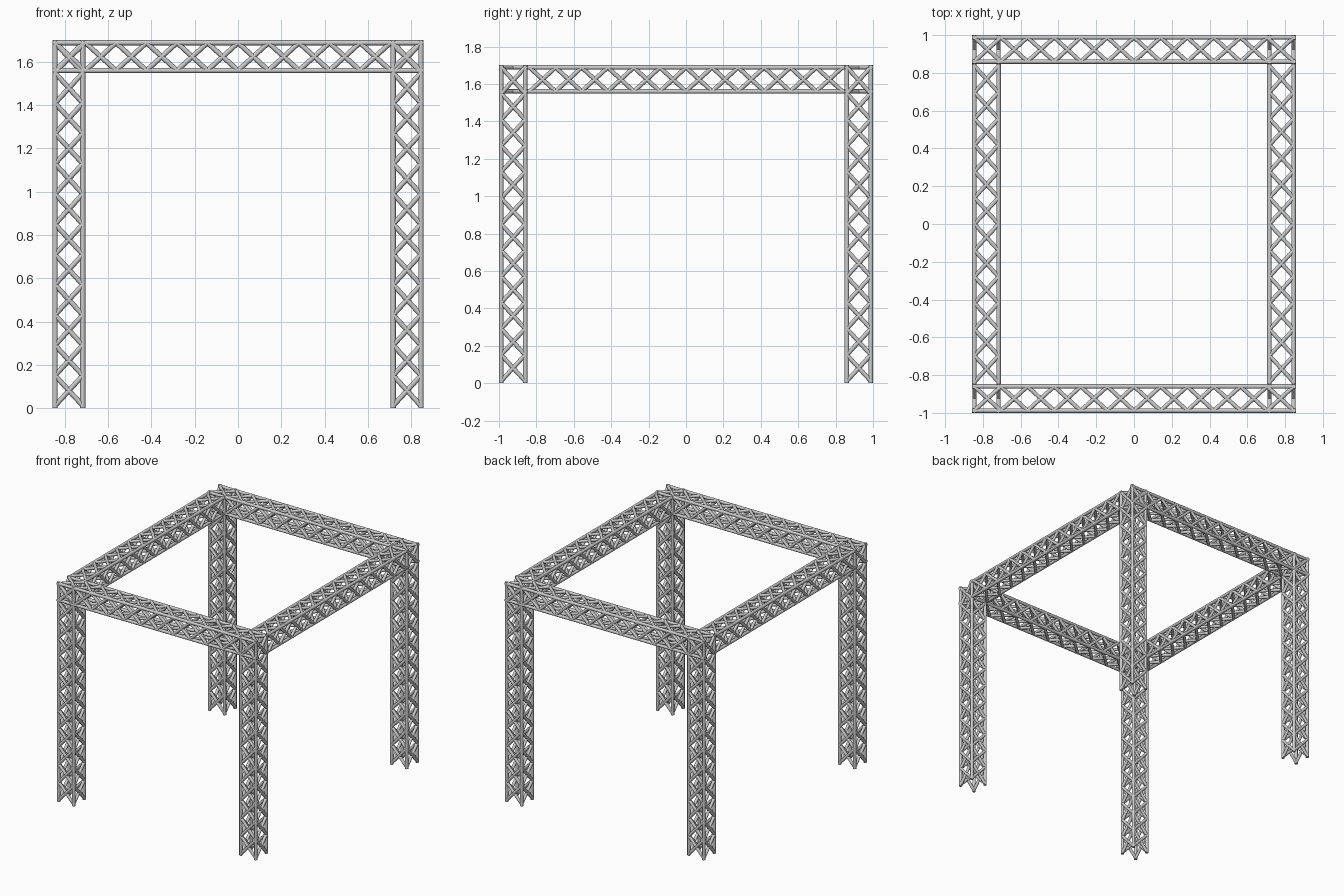
import bpy, bmesh, math
from mathutils import Vector, Matrix

if "Cube" in bpy.data.objects:
    bpy.data.objects.remove(bpy.data.objects["Cube"])

X, Y, H = 0.857, 1.0, 1.70      # outer half sizes and height
R, RB = 0.012, 0.0115           # chord and brace radii
W = 0.064                       # chord offset from truss axis
C = W + R                       # half of outer truss width


def tube(bm, a, b, r, sides=12):
    d = b - a
    m = Matrix.Translation((a + b) / 2) @ d.to_track_quat('Z', 'Y').to_matrix().to_4x4()
    bmesh.ops.create_cone(bm, cap_ends=True, segments=sides, radius1=r, radius2=r,
                          depth=d.length, matrix=m)


def truss(name, start, end, u, v, cells=12):
    """Square box truss: four chords with crossed braces on every face."""
    s, e, u, v = (Vector(k) for k in (start, end, u, v))
    bm = bmesh.new()
    corners = [(u + v) * W, (v - u) * W, (-u - v) * W, (u - v) * W]
    axis = (e - s).normalized()
    s2, e2 = s + axis * RB, e - axis * RB
    step = (e2 - s2) / cells
    for i in range(4):
        p, q = corners[i], corners[(i + 1) % 4]
        tube(bm, s + p, e + p, R)
        for k in range(cells):
            lo, hi = s2 + step * k, s2 + step * (k + 1)
            tube(bm, lo + p, hi + q, RB, 10)
            tube(bm, lo + q, hi + p, RB, 10)
    me = bpy.data.meshes.new(name)
    bm.to_mesh(me)
    bm.free()
    ob = bpy.data.objects.new(name, me)
    bpy.context.collection.objects.link(ob)
    bpy.ops.object.select_all(action='DESELECT')
    ob.select_set(True)
    bpy.context.view_layer.objects.active = ob
    bpy.ops.object.shade_smooth_by_angle(angle=math.radians(40))


ex, ey, ez = (1, 0, 0), (0, 1, 0), (0, 0, 1)
cx, cy, cz = X - C, Y - C, H - C

# corner legs
for sx, xn in ((-1, "left"), (1, "right")):
    for sy, yn in ((-1, "front"), (1, "back")):
        truss(f"{yn}_{xn}_leg", (sx * cx, sy * cy, 0), (sx * cx, sy * cy, H), ex, ey)

# front and back beams run the full width
for sy, n in ((-1, "front"), (1, "back")):
    truss(n + "_beam", (-X, sy * cy, cz), (X, sy * cy, cz), ey, ez)

# side beams fit between them
ly = Y - 2 * C
for sx, n in ((-1, "left"), (1, "right")):
    truss(n + "_beam", (sx * cx, -ly, cz), (sx * cx, ly, cz), ex, ez)
